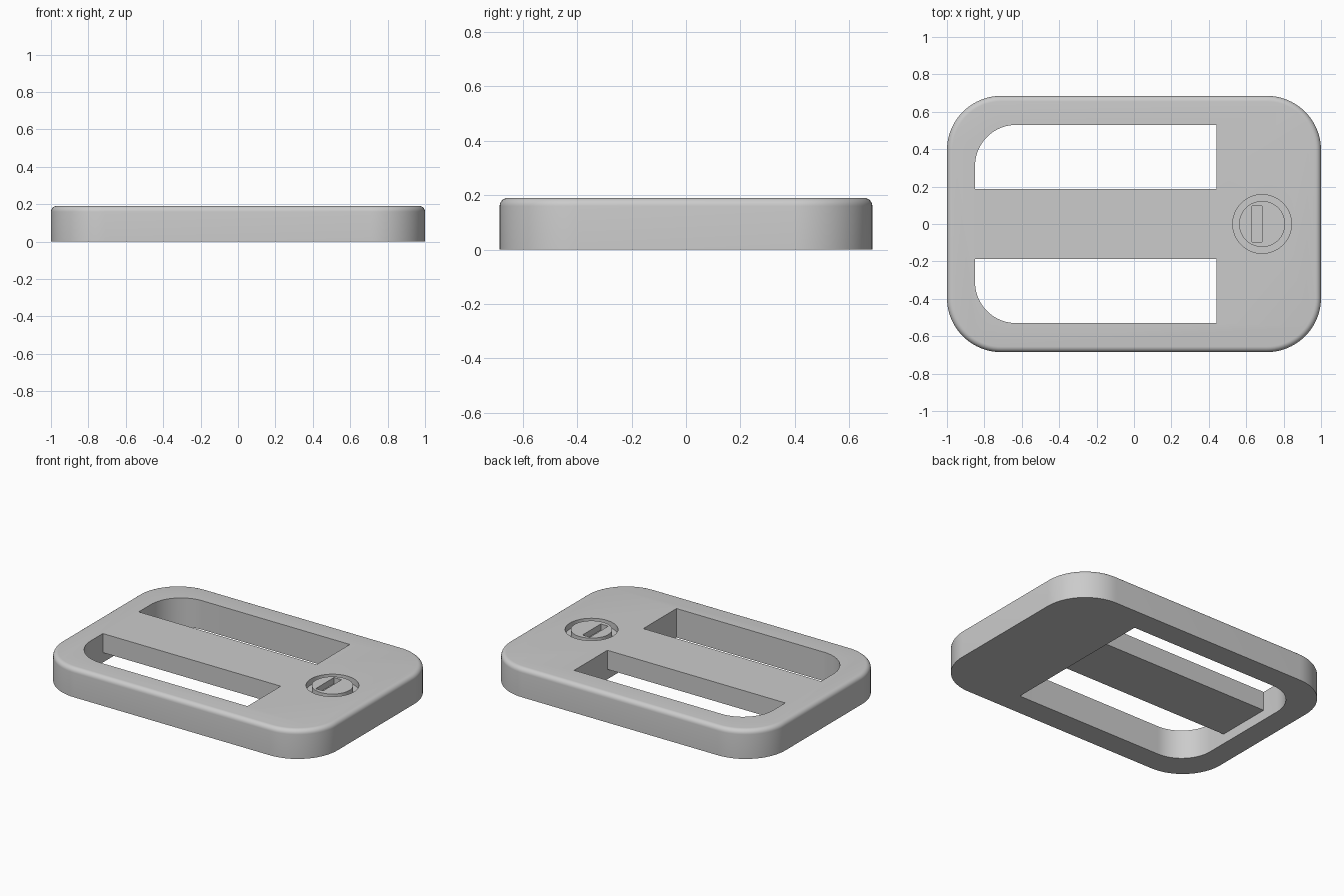
import bpy, bmesh, math

cube = bpy.data.objects.get("Cube")
if cube:
    bpy.data.objects.remove(cube, do_unlink=True)

HALF_Y, HEIGHT = 0.685, 0.19
SLOT_X0, SLOT_X1 = -0.85, 0.44      # strap slot ends
BAR_Y, SLOT_Y = 0.186, 0.53         # inner and outer slot sides
LOCK_X = 0.685

grey = bpy.data.materials.new("grey metal")
grey.use_nodes = True
grey.diffuse_color = (0.6, 0.6, 0.6, 1)
grey.node_tree.nodes["Principled BSDF"].inputs["Base Color"].default_value = (0.6, 0.6, 0.6, 1)


def rounded_outline(x0, x1, y0, y1, radii, steps=20):
    """Counter-clockwise rectangle; radii start at the low corner."""
    corners = [(x0, y0, 1, 1), (x1, y0, -1, 1), (x1, y1, -1, -1), (x0, y1, 1, -1)]
    points = []
    for i, ((x, y, sx, sy), r) in enumerate(zip(corners, radii)):
        if r == 0:
            points.append((x, y))
            continue
        for k in range(steps + 1):
            a = math.pi * (1 + i / 2 + k / steps / 2)
            points.append((x + r * (sx + math.cos(a)), y + r * (sy + math.sin(a))))
    return points


def circle(x, y, r, steps=64):
    return [(x + r * math.cos(math.tau * k / steps), y + r * math.sin(math.tau * k / steps))
            for k in range(steps)]


def prism(name, outline, z0, z1, top_round=0):
    bm = bmesh.new()
    base = bm.faces.new([bm.verts.new((x, y, z0)) for x, y in outline])
    top = bmesh.ops.extrude_face_region(bm, geom=[base])["geom"]
    bmesh.ops.translate(bm, verts=[v for v in top if isinstance(v, bmesh.types.BMVert)],
                        vec=(0, 0, z1 - z0))
    bmesh.ops.recalc_face_normals(bm, faces=bm.faces)
    if top_round:
        rim = [e for e in bm.edges if all(v.co.z > z1 - 1e-5 for v in e.verts)]
        bmesh.ops.bevel(bm, geom=rim, offset=top_round, segments=6, profile=0.5, affect='EDGES')
    mesh = bpy.data.meshes.new(name)
    bm.to_mesh(mesh)
    bm.free()
    mesh.materials.append(grey)
    obj = bpy.data.objects.new(name, mesh)
    bpy.context.collection.objects.link(obj)
    return obj


def activate(obj):
    bpy.ops.object.select_all(action='DESELECT')
    obj.select_set(True)
    bpy.context.view_layer.objects.active = obj


def cut(target, cutter):
    mod = target.modifiers.new("cut", 'BOOLEAN')
    mod.operation, mod.solver, mod.object = 'DIFFERENCE', 'EXACT', cutter
    activate(target)
    bpy.ops.object.modifier_apply(modifier=mod.name)
    bpy.data.objects.remove(cutter, do_unlink=True)


# Buckle body with softened top rim
body = prism("buckle_frame", rounded_outline(-1, 1, -HALF_Y, HALF_Y, [0.29] * 4), 0, HEIGHT, 0.03)

# Two strap slots, rounded at their outer far corners
cut(body, prism("back_slot", rounded_outline(SLOT_X0, SLOT_X1, BAR_Y, SLOT_Y, [0, 0, 0, 0.22]), -0.1, 0.3))
cut(body, prism("front_slot", rounded_outline(SLOT_X0, SLOT_X1, -SLOT_Y, -BAR_Y, [0.22, 0, 0, 0]), -0.1, 0.3))

# Underside of the centre bar is raised
cut(body, prism("bar_recess", rounded_outline(SLOT_X0, SLOT_X1, -BAR_Y - 0.05, BAR_Y + 0.05, [0] * 4), -0.1, 0.065))

# Round well for the lock
cut(body, prism("lock_well", circle(LOCK_X, 0, 0.157), HEIGHT - 0.04, 0.3))

# Lock plug with a key slot
plug = prism("lock_plug", circle(LOCK_X, 0, 0.123), HEIGHT - 0.045, HEIGHT)
cut(plug, prism("key_slot", rounded_outline(0.63, 0.684, -0.095, 0.095, [0] * 4), HEIGHT - 0.04, 0.3))

for obj in (body, plug):
    activate(obj)
    bpy.ops.object.shade_smooth_by_angle(angle=math.radians(30))
